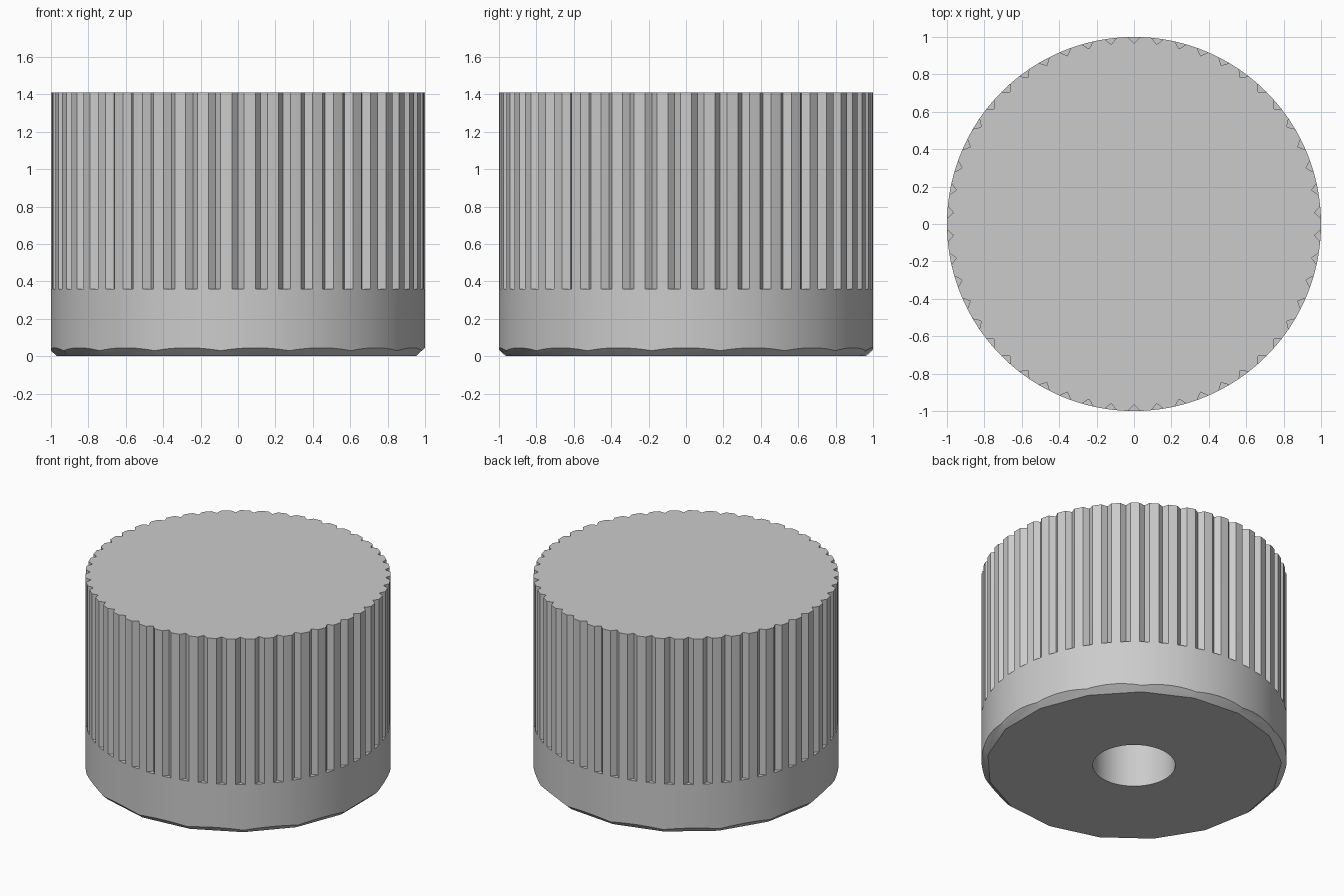
import bpy, bmesh, math
from mathutils import Matrix, Vector

HEIGHT, RADIUS = 1.41, 1.0
GROOVES, GROOVE_START, GROOVE_SIZE = 50, 0.36, 0.033
HOLE_RADIUS, HOLE_DEPTH = 0.27, 1.0
CHAMFER_SIDES, CHAMFER_BASE, CHAMFER_SLOPE = 17, 0.967, 1.115

cube = bpy.data.objects.get("Cube")
if cube:
    bpy.data.objects.remove(cube, do_unlink=True)


def add_drum(bm, sides, r_low, r_high, z_low, z_high, centre=(0, 0), turn=0.0):
    """Add a closed prism or cone section standing on z_low."""
    place = Matrix.Translation((*centre, (z_low + z_high) / 2)) @ Matrix.Rotation(turn, 4, "Z")
    # The cone primitive puts its first corner on +y, so turn it onto +x
    place = place @ Matrix.Rotation(-math.pi / 2, 4, "Z")
    bmesh.ops.create_cone(bm, cap_ends=True, segments=sides, radius1=r_low,
                          radius2=r_high, depth=z_high - z_low, matrix=place)


def finish(bm, name):
    mesh = bpy.data.meshes.new(name)
    bm.to_mesh(mesh)
    bm.free()
    obj = bpy.data.objects.new(name, mesh)
    bpy.context.collection.objects.link(obj)
    return obj


def carve(target, cutter, operation):
    """Apply a boolean and discard the cutter."""
    cutter.hide_render = True
    mod = target.modifiers.new(cutter.name, "BOOLEAN")
    mod.operation, mod.object, mod.solver = operation, cutter, "EXACT"
    bpy.context.view_layer.objects.active = target
    bpy.ops.object.modifier_apply(modifier=mod.name)
    bpy.data.objects.remove(cutter, do_unlink=True)


# Round knob body
bm = bmesh.new()
add_drum(bm, 200, RADIUS, RADIUS, 0, HEIGHT)
knob = finish(bm, "knob_body")

# Faceted chamfer around the bottom rim
bm = bmesh.new()
add_drum(bm, CHAMFER_SIDES, CHAMFER_BASE - 0.1 * CHAMFER_SLOPE,
         CHAMFER_BASE + 2 * CHAMFER_SLOPE, -0.1, 2, turn=math.pi)
carve(knob, finish(bm, "chamfer_cutter"), "INTERSECT")

# V-shaped grip grooves, open at the top
bm = bmesh.new()
for i in range(GROOVES):
    angle = math.pi / 2 + i * math.tau / GROOVES
    add_drum(bm, 4, GROOVE_SIZE, GROOVE_SIZE, GROOVE_START, HEIGHT + 0.1,
             (math.cos(angle), math.sin(angle)), angle)
carve(knob, finish(bm, "groove_cutter"), "DIFFERENCE")

# Blind shaft hole from below
bm = bmesh.new()
add_drum(bm, 64, HOLE_RADIUS, HOLE_RADIUS, -0.1, HOLE_DEPTH)
carve(knob, finish(bm, "hole_cutter"), "DIFFERENCE")

# Single plain grey
grey = bpy.data.materials.new("plain_grey")
grey.use_nodes = True
colour = (0.6, 0.6, 0.6, 1)
grey.diffuse_color = colour
grey.node_tree.nodes["Principled BSDF"].inputs["Base Color"].default_value = colour
knob.data.materials.clear()
knob.data.materials.append(grey)
for poly in knob.data.polygons:
    poly.material_index = 0

# Smooth walls with crisp groove edges
bpy.ops.object.select_all(action="DESELECT")
knob.select_set(True)
bpy.context.view_layer.objects.active = knob
bpy.ops.object.shade_smooth_by_angle(angle=math.radians(25))
